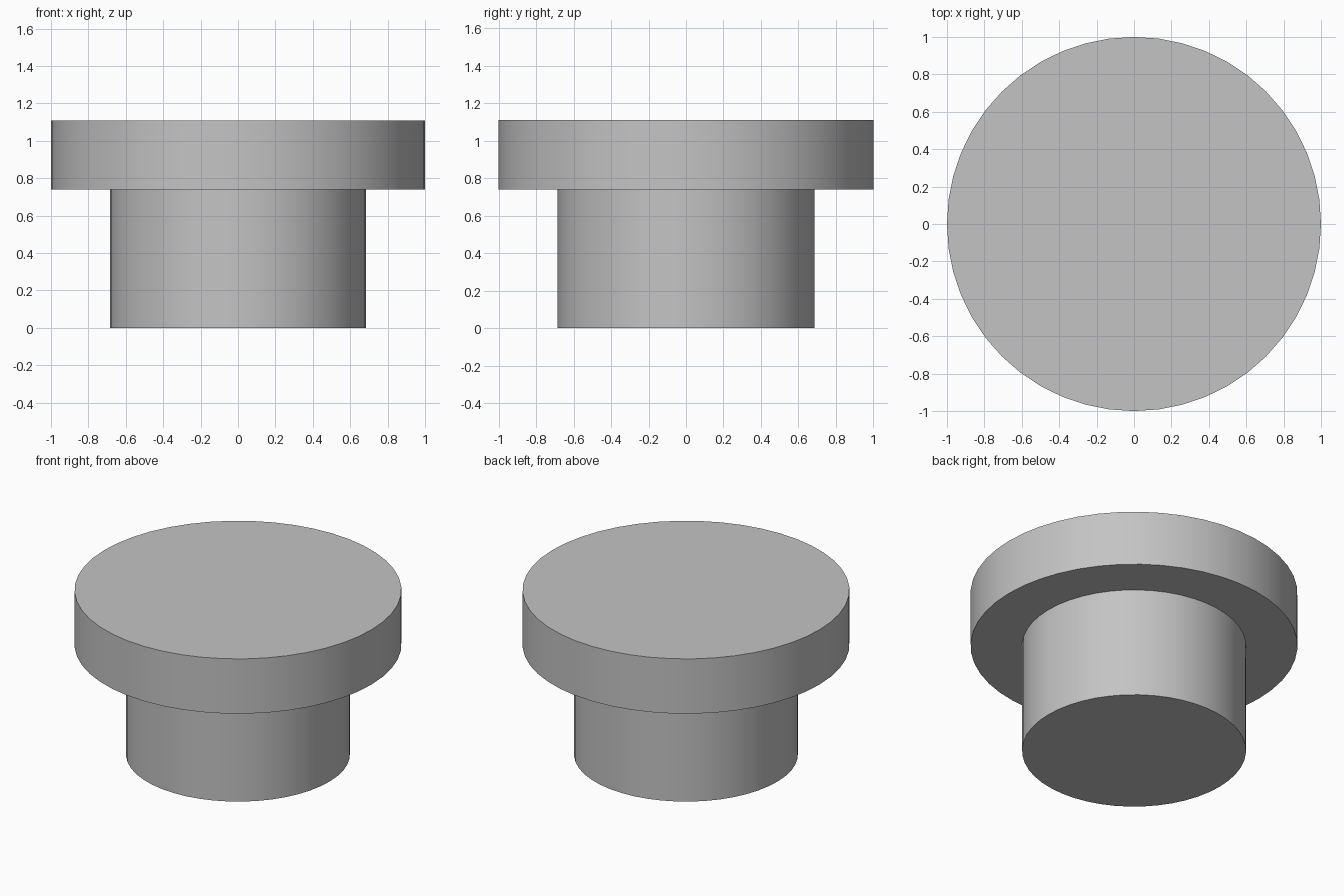
import bpy
import math

cube = bpy.data.objects.get("Cube")
if cube:
    bpy.data.objects.remove(cube, do_unlink=True)

# Single plain grey finish
grey = bpy.data.materials.new("plain grey")
grey.use_nodes = True
colour = (0.55, 0.55, 0.55, 1)
grey.diffuse_color = colour
grey.node_tree.nodes["Principled BSDF"].inputs["Base Color"].default_value = colour


def disc(name, radius, bottom, top):
    bpy.ops.mesh.primitive_cylinder_add(
        vertices=48, radius=radius, depth=top - bottom,
        location=(0, 0, (bottom + top) / 2))
    part = bpy.context.object
    part.name = name
    part.data.materials.append(grey)
    bpy.ops.object.shade_smooth_by_angle(angle=math.radians(30))


# Narrow stem under a wide flat head
disc("stem", 0.685, 0, 0.74)
disc("head", 1.0, 0.74, 1.11)
